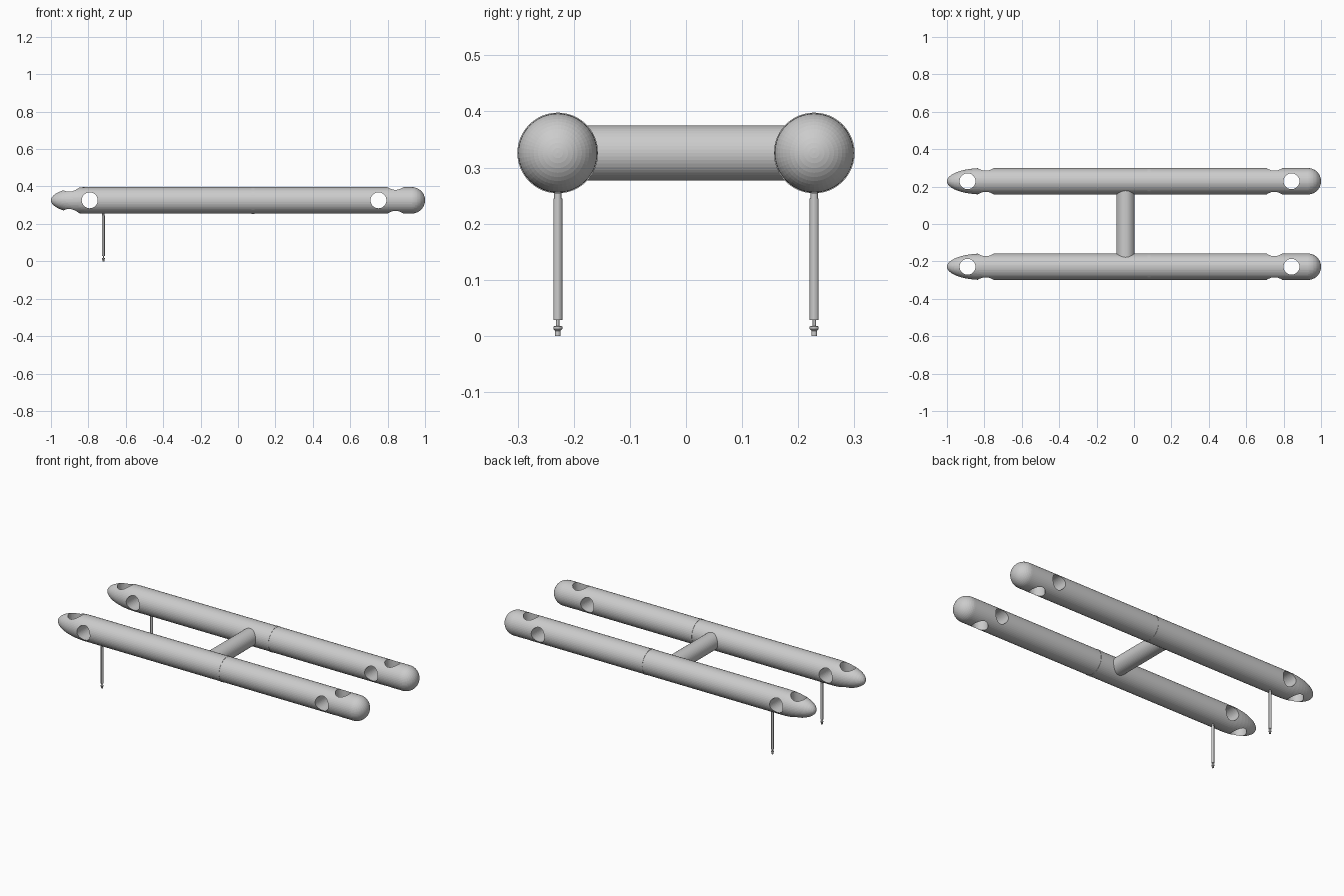
import bpy, bmesh, math
from mathutils import Matrix

if "Cube" in bpy.data.objects:
    bpy.data.objects.remove(bpy.data.objects["Cube"])

R, YC, ZC = 0.0705, 0.2285, 0.326   # hull radius and axis position
SIDES = 48

grey = bpy.data.materials.new("light grey")
grey.diffuse_color = (0.6, 0.6, 0.6, 1)
grey.use_nodes = True
grey.node_tree.nodes["Principled BSDF"].inputs["Base Color"].default_value = grey.diffuse_color


def lathe(name, profile, loc, axis="Z", sides=SIDES):
    """Revolve (position along axis, radius) points into a closed solid."""
    bm = bmesh.new()
    rings = []
    for t, r in profile:
        if r < 1e-6:
            rings.append([bm.verts.new((0, 0, t))])
        else:
            rings.append([bm.verts.new((r * math.cos(2 * math.pi * i / sides),
                                        r * math.sin(2 * math.pi * i / sides), t))
                          for i in range(sides)])
    for a, b in zip(rings, rings[1:]):
        for i in range(sides):
            j = (i + 1) % sides
            if len(a) == 1:
                bm.faces.new((a[0], b[j], b[i]))
            elif len(b) == 1:
                bm.faces.new((a[i], a[j], b[0]))
            else:
                bm.faces.new((a[i], a[j], b[j], b[i]))
    for ring in (rings[0], rings[-1]):
        if len(ring) > 1:
            bm.faces.new(ring)
    bmesh.ops.recalc_face_normals(bm, faces=bm.faces)
    if axis == "X":
        bm.transform(Matrix.Rotation(math.pi / 2, 4, "Y"))
    elif axis == "Y":
        bm.transform(Matrix.Rotation(-math.pi / 2, 4, "X"))
    me = bpy.data.meshes.new(name)
    bm.to_mesh(me)
    bm.free()
    me.materials.append(grey)
    ob = bpy.data.objects.new(name, me)
    ob.location = loc
    bpy.context.collection.objects.link(ob)
    return ob


def cylinder(name, radius, half, loc, axis, sides=SIDES):
    return lathe(name, [(-half, radius), (half, radius)], loc, axis, sides)


# Hull profile: long elliptical nose, straight body, hemispherical tail
NOSE, N = 0.19, 12
quarter = [i * math.pi / 2 / N for i in range(N + 1)]
hull_profile = [(-1 + NOSE - NOSE * math.cos(a), R * math.sin(a)) for a in quarter]
hull_profile += [(1 - R + R * math.sin(a), R * math.cos(a)) for a in quarter]

# Probe profile: foot, flange, neck, rod, collar
probe_profile = [(0, 0.005), (0.009, 0.005), (0.012, 0.008), (0.017, 0.008),
                 (0.018, 0.003), (0.028, 0.003), (0.028, 0.008), (0.245, 0.008),
                 (0.245, 0.0065), (0.275, 0.0065)]

for side, y in (("front", -YC), ("back", YC)):
    hull = lathe(side + "_hull", hull_profile, (0, y, ZC), "X")
    # Thruster tunnels through the hull: sideways and vertical
    for x, axis in ((-0.793, "Y"), (0.751, "Y"), (-0.89, "Z"), (0.842, "Z")):
        cutter = cylinder("tunnel_cutter", 0.0425, 0.12, (x, y, ZC), axis, 40)
        cutter.hide_render = True
        cutter.hide_set(True)
        mod = hull.modifiers.new("tunnel", "BOOLEAN")
        mod.operation = "DIFFERENCE"
        mod.solver = "EXACT"
        mod.object = cutter
    cylinder(side + "_joint_ring", 0.072, 0.007, (0.08, y, ZC), "X")
    lathe(side + "_probe", probe_profile, (-0.72, y, 0), "Z", 20)

# Tube joining the two hulls
cylinder("cross_tube", 0.049, YC - 0.02, (-0.045, 0, ZC), "Y")
